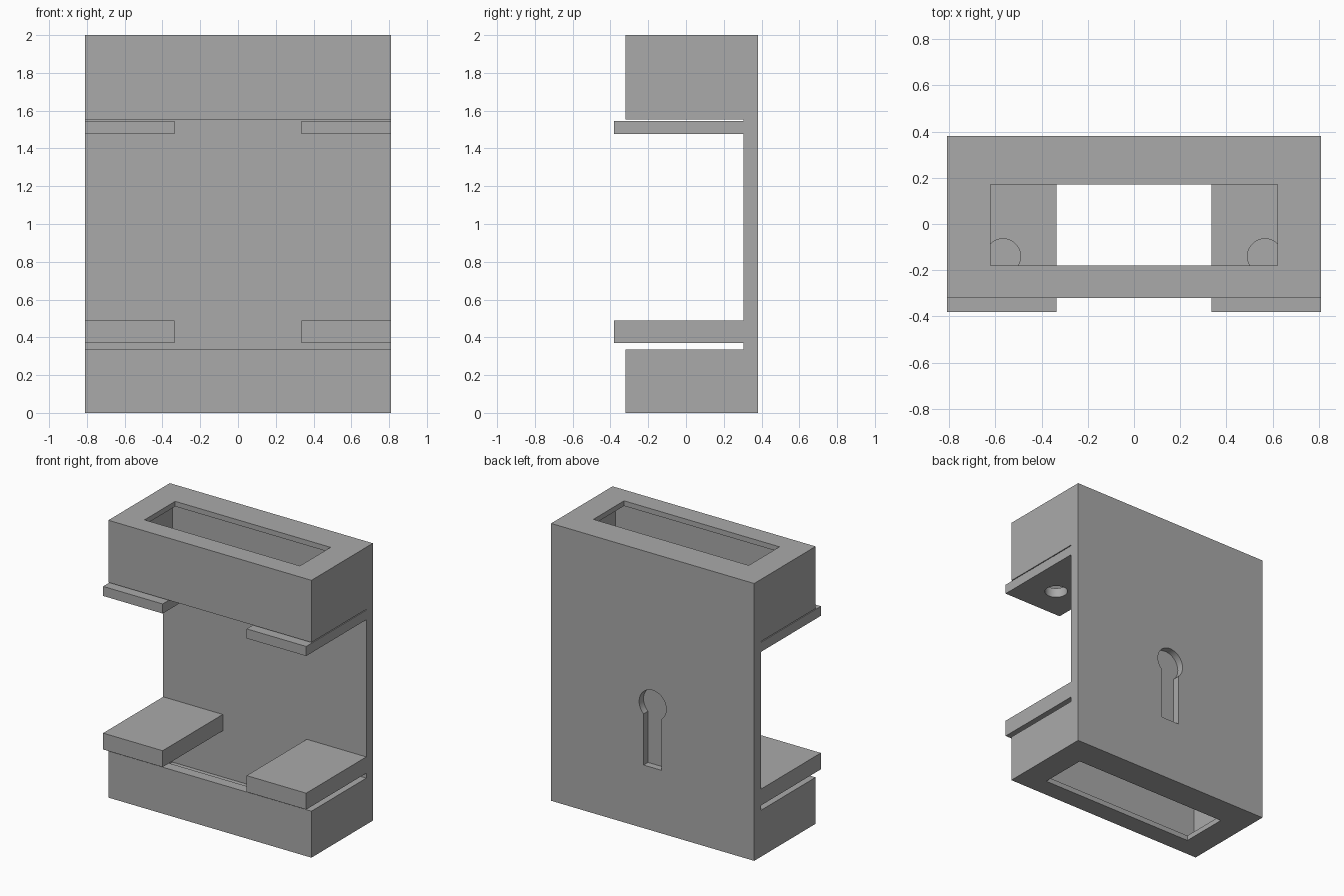
import bpy
import bmesh
from mathutils import Matrix, Vector

if "Cube" in bpy.data.objects:
    bpy.data.objects.remove(bpy.data.objects["Cube"], do_unlink=True)

grey = bpy.data.materials.new("plain_grey")
grey.use_nodes = True
grey.diffuse_color = (0.4, 0.4, 0.4, 1)
grey.node_tree.nodes["Principled BSDF"].inputs["Base Color"].default_value = (0.4, 0.4, 0.4, 1)


def finish(name, bm):
    bmesh.ops.recalc_face_normals(bm, faces=bm.faces)
    mesh = bpy.data.meshes.new(name)
    bm.to_mesh(mesh)
    bm.free()
    mesh.materials.append(grey)
    obj = bpy.data.objects.new(name, mesh)
    bpy.context.collection.objects.link(obj)
    return obj


def box(name, low, high):
    low, high = Vector(low), Vector(high)
    bm = bmesh.new()
    size = Matrix.Diagonal(high - low).to_4x4()
    bmesh.ops.create_cube(bm, size=1, matrix=Matrix.Translation((low + high) / 2) @ size)
    return finish(name, bm)


def cylinder(name, centre, radius, depth, axis="Z"):
    bm = bmesh.new()
    turn = Matrix.Rotation(1.5707963, 4, "X") if axis == "Y" else Matrix()
    bmesh.ops.create_cone(bm, cap_ends=True, segments=48, radius1=radius, radius2=radius,
                          depth=depth, matrix=Matrix.Translation(centre) @ turn)
    return finish(name, bm)


def select_only(obj):
    bpy.ops.object.select_all(action="DESELECT")
    obj.select_set(True)
    bpy.context.view_layer.objects.active = obj


def cut(obj, cutter):
    cutter.hide_render = True
    mod = obj.modifiers.new("cut", "BOOLEAN")
    mod.operation = "DIFFERENCE"
    mod.solver = "EXACT"
    mod.object = cutter
    select_only(obj)
    bpy.ops.object.modifier_apply(modifier=mod.name)
    bpy.data.objects.remove(cutter, do_unlink=True)


W, FRONT, BACK, PLATE = 0.81, -0.32, 0.38, 0.305
LOW, HIGH, TOP = 0.335, 1.552, 2.0
WALL, LIP = 0.075, 0.037

# Body: C-shaped side profile extruded across the width
profile = [(FRONT, 0), (BACK, 0), (BACK, TOP), (FRONT, TOP),
           (FRONT, HIGH), (PLATE, HIGH), (PLATE, LOW), (FRONT, LOW)]
bm = bmesh.new()
face = bm.faces.new([bm.verts.new((-W, y, z)) for y, z in profile])
side = bmesh.ops.extrude_face_region(bm, geom=[face])
bmesh.ops.translate(bm, vec=(2 * W, 0, 0),
                    verts=[v for v in side["geom"] if isinstance(v, bmesh.types.BMVert)])
body = finish("body", bm)

# Hollow inside both housings, leaving a thin lip at each end
cut(body, box("cavity_cutter", (WALL - W, FRONT + WALL, LIP), (W - WALL, PLATE, TOP - LIP)))
cut(body, box("opening_cutter", (-0.62, -0.18, -0.1), (0.62, 0.17, TOP + 0.1)))

# Blind keyhole in the back for wall hanging
cut(body, box("slot_cutter", (-0.072, BACK - 0.05, 0.455), (0.072, BACK + 0.1, 0.9)))
cut(body, cylinder("keyhole_cutter", (0, BACK + 0.05, 0.905), 0.108, 0.2, "Y"))

parts = [body]
# Side shelves: upper pair drilled, lower pair solid
for label, s in (("left", 1), ("right", -1)):
    x0, x1 = sorted((s * 0.335, s * W))
    upper = box(label + "_upper_shelf", (x0, -BACK, 1.477), (x1, PLATE, 1.546))
    cut(upper, cylinder("hole_cutter", (s * 0.567, -0.14, 1.5), 0.076, 0.4))
    lower = box(label + "_lower_shelf", (x0, -BACK, 0.37), (x1, PLATE, 0.488))
    parts += [upper, lower]

for part in parts:
    select_only(part)
    bpy.ops.object.shade_smooth_by_angle()
